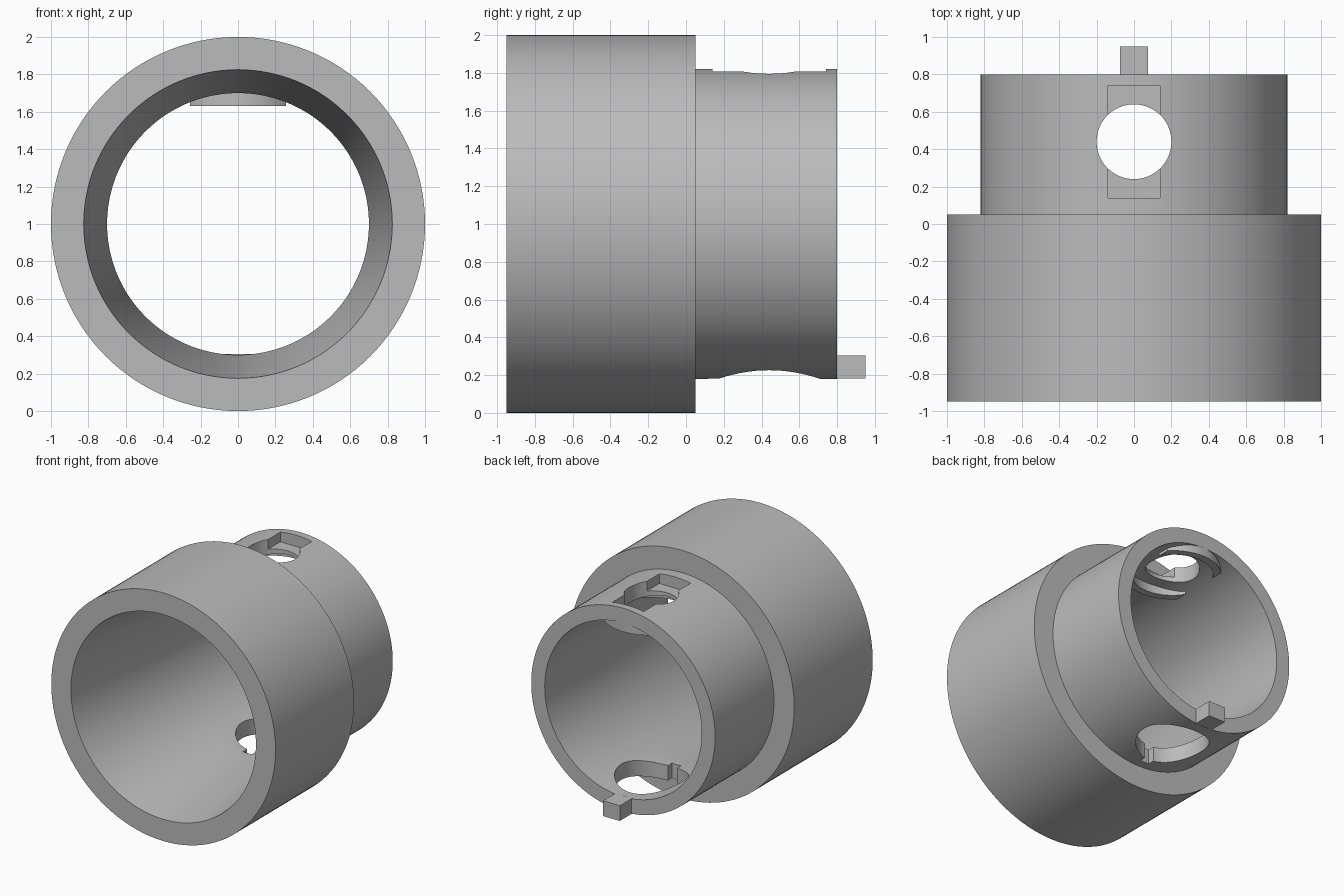
import bpy, bmesh, math
from mathutils import Matrix, Vector

cube = bpy.data.objects.get("Cube")
if cube:
    bpy.data.objects.remove(cube, do_unlink=True)

grey = bpy.data.materials.new("plain grey")
grey.use_nodes = True
COLOUR = (0.5, 0.5, 0.5, 1)
grey.diffuse_color = COLOUR
grey.node_tree.nodes["Principled BSDF"].inputs["Base Color"].default_value = COLOUR

AXIS_Z = 1.0      # height of the tube axis
HOLE_Y = 0.44     # centre of the radial holes
SEGMENTS = 128


def make_object(name, bm):
    bmesh.ops.recalc_face_normals(bm, faces=bm.faces)
    mesh = bpy.data.meshes.new(name)
    bm.to_mesh(mesh)
    bm.free()
    obj = bpy.data.objects.new(name, mesh)
    bpy.context.collection.objects.link(obj)
    mesh.materials.append(grey)
    return obj


def revolve(name, profile):
    """Closed (radius, y) profile turned around the tube axis."""
    bm = bmesh.new()
    rings = []
    for i in range(SEGMENTS):
        a = math.tau * i / SEGMENTS
        rings.append([bm.verts.new((r * math.sin(a), y, AXIS_Z + r * math.cos(a)))
                      for r, y in profile])
    n = len(profile)
    for i, ring in enumerate(rings):
        after = rings[(i + 1) % SEGMENTS]
        for j in range(n):
            k = (j + 1) % n
            bm.faces.new((ring[j], ring[k], after[k], after[j]))
    return make_object(name, bm)


def box(name, low, high):
    low, high = Vector(low), Vector(high)
    bm = bmesh.new()
    bmesh.ops.create_cube(bm, size=1, matrix=Matrix.Translation((low + high) / 2)
                          @ Matrix.Diagonal((*(high - low), 1)))
    return make_object(name, bm)


def post(name, radius, z0, z1):
    """Upright cylinder on the hole axis."""
    bm = bmesh.new()
    bmesh.ops.create_cone(bm, cap_ends=True, segments=64, radius1=radius, radius2=radius,
                          depth=z1 - z0, matrix=Matrix.Translation((0, HOLE_Y, (z0 + z1) / 2)))
    return make_object(name, bm)


def combine(target, tool, operation):
    mod = target.modifiers.new(operation.lower(), 'BOOLEAN')
    mod.operation, mod.solver, mod.object = operation, 'EXACT', tool
    bpy.context.view_layer.update()
    result = bpy.data.meshes.new_from_object(
        target.evaluated_get(bpy.context.evaluated_depsgraph_get()))
    target.modifiers.clear()
    target.data = result
    bpy.data.objects.remove(tool, do_unlink=True)


# Stepped tube with a tapered mouth
tube = revolve("stepped_tube", [(0.825, -0.95), (1, -0.95), (1, 0.05), (0.82, 0.05),
                                (0.82, 0.8), (0.7, 0.8), (0.7, 0.05)])

# Retaining ring inside the top, only its front and back arcs emerge
ring = post("retaining_ring", 0.36, 1.63, 1.76)
combine(ring, post("ring_bore", 0.3, 1.5, 1.9), 'DIFFERENCE')
combine(ring, box("ring_trim", (-0.257, 0, 1.5), (0.257, 1, 1.9)), 'INTERSECT')
combine(tube, ring, 'UNION')

# Top pocket and hole, larger bottom hole with a small notch
combine(tube, box("pocket", (-0.14, 0.14, 1.73), (0.14, 0.74, 1.95)), 'DIFFERENCE')
combine(tube, post("top_hole", 0.2, 1.4, 1.95), 'DIFFERENCE')
combine(tube, post("bottom_hole", 0.27, 0.05, 0.6), 'DIFFERENCE')
combine(tube, box("bottom_notch", (-0.04, 0.12, 0.05), (0.04, 0.3, 0.6)), 'DIFFERENCE')

# Locating key on the back rim
key = box("locating_key", (-0.075, 0.79, 0.182), (0.075, 0.95, 0.305))

# Smooth walls with sharp rims
bpy.ops.object.select_all(action='DESELECT')
tube.select_set(True)
bpy.context.view_layer.objects.active = tube
bpy.ops.object.shade_smooth_by_angle(angle=math.radians(30))
